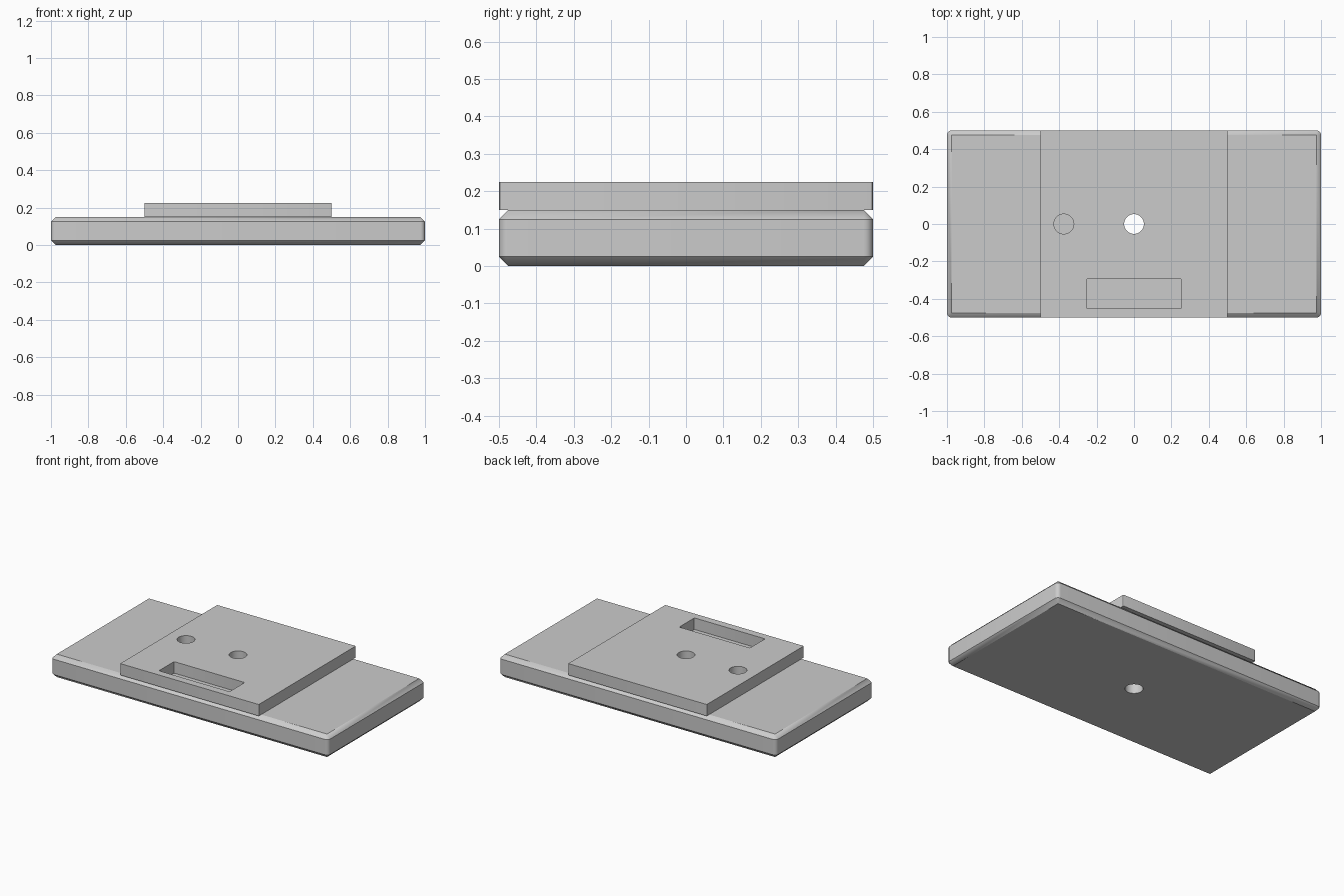
import bpy
import bmesh
from math import sin, cos, pi

cube = bpy.data.objects.get("Cube")
if cube:
    bpy.data.objects.remove(cube, do_unlink=True)

grey = bpy.data.materials.new("plain grey")
grey.use_nodes = True
grey.diffuse_color = (0.6, 0.6, 0.6, 1)
grey.node_tree.nodes["Principled BSDF"].inputs["Base Color"].default_value = grey.diffuse_color


def rounded_block(name, center, half, radius, z0, z1, chamfer=0.0, steps=6):
    """Block with rounded upright corners and optional chamfers above and below."""
    levels = [(z0, radius), (z1, radius)]
    if chamfer:
        levels = [(z0, radius - chamfer), (z0 + chamfer, radius),
                  (z1 - chamfer, radius), (z1, radius - chamfer)]
    bm = bmesh.new()
    rings = []
    for z, r in levels:
        ring = []
        for corner, (sx, sy) in enumerate([(1, 1), (-1, 1), (-1, -1), (1, -1)]):
            cx = center[0] + sx * (half[0] - radius)
            cy = center[1] + sy * (half[1] - radius)
            for i in range(steps + 1):
                a = (corner + i / steps) * pi / 2
                ring.append(bm.verts.new((cx + r * cos(a), cy + r * sin(a), z)))
        rings.append(ring)
    n = len(rings[0])
    for low, high in zip(rings, rings[1:]):
        for i in range(n):
            j = (i + 1) % n
            bm.faces.new((low[i], low[j], high[j], high[i]))
    bm.faces.new(rings[0][::-1])
    bm.faces.new(rings[-1])
    bmesh.ops.remove_doubles(bm, verts=bm.verts, dist=1e-5)
    bmesh.ops.recalc_face_normals(bm, faces=bm.faces)
    mesh = bpy.data.meshes.new(name)
    bm.to_mesh(mesh)
    bm.free()
    mesh.materials.append(grey)
    obj = bpy.data.objects.new(name, mesh)
    bpy.context.collection.objects.link(obj)
    return obj


def hole_cutter(name, x):
    r = 0.053
    return rounded_block(name, (x, 0), (r, r), r, -0.1, 0.4, steps=10)


def finish(obj, cutters):
    """Cut the openings, then smooth only the rounded surfaces."""
    bpy.ops.object.select_all(action="DESELECT")
    bpy.context.view_layer.objects.active = obj
    obj.select_set(True)
    for cutter in cutters:
        mod = obj.modifiers.new("opening", "BOOLEAN")
        mod.operation = "DIFFERENCE"
        mod.solver = "EXACT"
        mod.object = cutter
        bpy.ops.object.modifier_apply(modifier=mod.name)
    bpy.ops.object.shade_smooth_by_angle()


# Chamfered base slab and the raised plate resting on it
base = rounded_block("base_slab", (0, 0), (1, 0.5), 0.025, 0, 0.15, chamfer=0.025)
plate = rounded_block("raised_plate", (0, 0), (0.5, 0.5), 0.005, 0.15, 0.225, steps=3)

# Through hole, blind side hole and front slot
center_hole = hole_cutter("center_hole_cutter", 0)
side_hole = hole_cutter("side_hole_cutter", -0.375)
slot = rounded_block("slot_cutter", (0, -0.373), (0.255, 0.078), 0.006, -0.1, 0.4, steps=3)

finish(base, [center_hole])
finish(plate, [center_hole, side_hole, slot])

for cutter in (center_hole, side_hole, slot):
    bpy.data.objects.remove(cutter, do_unlink=True)
